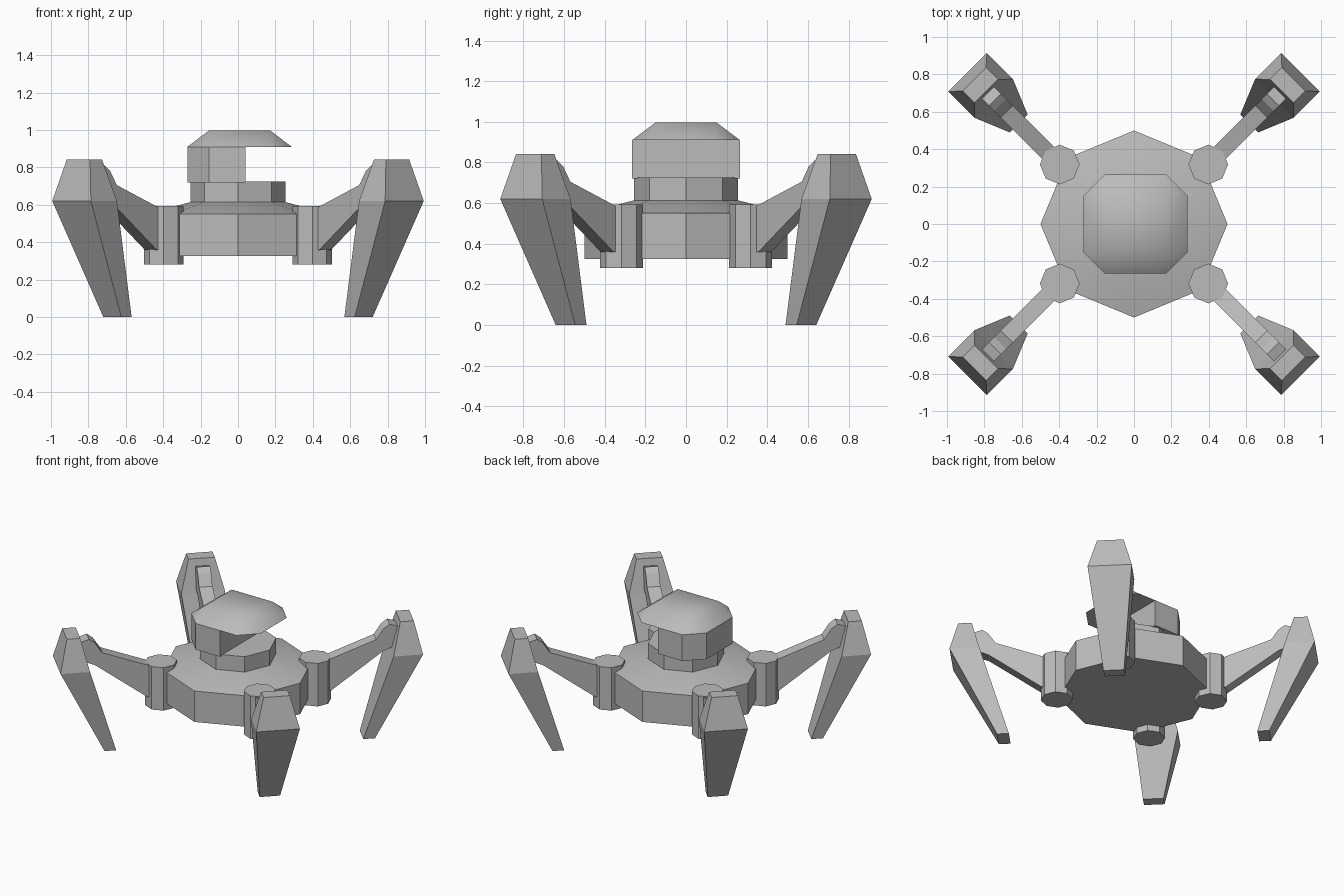
import bpy, bmesh, math
from mathutils import Vector

cube = bpy.data.objects.get("Cube")
if cube:
    bpy.data.objects.remove(cube, do_unlink=True)

grey = bpy.data.materials.new("plain_grey")
grey.use_nodes = True
grey.diffuse_color = (0.5, 0.5, 0.5, 1)
grey.node_tree.nodes["Principled BSDF"].inputs["Base Color"].default_value = (0.5, 0.5, 0.5, 1)


def finish(name, bm, smooth=0):
    bmesh.ops.recalc_face_normals(bm, faces=bm.faces)
    mesh = bpy.data.meshes.new(name)
    bm.to_mesh(mesh)
    bm.free()
    mesh.materials.append(grey)
    ob = bpy.data.objects.new(name, mesh)
    bpy.context.collection.objects.link(ob)
    if smooth:
        bpy.ops.object.select_all(action='DESELECT')
        ob.select_set(True)
        bpy.context.view_layer.objects.active = ob
        bpy.ops.object.shade_smooth_by_angle(angle=math.radians(smooth))
    return ob


def loft(name, rings, smooth=0):
    """Skin a list of equal-sized rings of points and close both ends."""
    bm = bmesh.new()
    loops = [[bm.verts.new(p) for p in ring] for ring in rings]
    n = len(loops[0])
    for a, b in zip(loops, loops[1:]):
        for i in range(n):
            j = (i + 1) % n
            bm.faces.new((a[i], a[j], b[j], b[i]))
    bm.faces.new(loops[0])
    bm.faces.new(loops[-1])
    return finish(name, bm, smooth)


def octagon(r, z, cx=0, cy=0):
    return [(cx + r * math.cos(i * math.pi / 4), cy + r * math.sin(i * math.pi / 4), z)
            for i in range(8)]


# Hull and turret neck
loft("body", [octagon(0.5, 0.325), octagon(0.5, 0.55), octagon(0.25, 0.615)], 30)
loft("neck", [octagon(0.255, 0.60), octagon(0.255, 0.725)])

# Head: rear block with chamfered corners, open beneath the overhanging cap
block = [(0.04, -0.265), (0.04, 0.265), (-0.155, 0.265),
         (-0.27, 0.15), (-0.27, -0.15), (-0.155, -0.265)]
loft("head_block", [[(x, y, z) for x, y in block] for z in (0.72, 0.91)])

cap = bmesh.new()
for sx, inner, outer in ((-1, -0.155, -0.27), (1, 0.172, 0.287)):
    for sy in (-1, 1):
        for p in ((outer, 0.15, 0.91), (inner, 0.265, 0.91), (inner, 0.15, 0.997)):
            cap.verts.new((p[0], p[1] * sy, p[2]))
bmesh.ops.convex_hull(cap, input=cap.verts)
bmesh.ops.dissolve_limit(cap, angle_limit=0.02, verts=cap.verts, edges=cap.edges)
finish("head_cap", cap, 40)

# Four legs, each laid out along a diagonal from its hip
arm_profile = [(0, 0.575), (0.07, 0.58), (0.40, 0.705), (0.45, 0.78), (0.49, 0.81),
               (0.58, 0.78), (0.55, 0.66), (0.45, 0.62), (0.10, 0.36), (0, 0.35)]
# Foot sections: inner reach, outer reach, half width, height
foot_sections = [(0.311, 0.389, 0.068, 0), (0.50, 0.697, 0.146, 0.62),
                 (0.555, 0.645, 0.088, 0.842)]

for sx, side in ((1, "left"), (-1, "right")):
    for sy, end in ((-1, "front"), (1, "back")):
        hip = Vector((0.397 * sx, 0.318 * sy, 0))
        out = Vector((sx, sy, 0)).normalized()
        across = Vector((-out.y, out.x, 0))

        def place(u, v, z):
            return hip + out * u + across * v + Vector((0, 0, z))

        tag = end + "_" + side
        loft("hip_" + tag, [octagon(0.106, z, hip.x, hip.y) for z in (0.28, 0.592)])
        loft("arm_" + tag, [[place(u, v, z) for u, z in arm_profile] for v in (-0.045, 0.045)])
        loft("foot_" + tag, [[place(a, -w, z), place(b, -w, z), place(b, w, z), place(a, w, z)]
                             for a, b, w, z in foot_sections])
